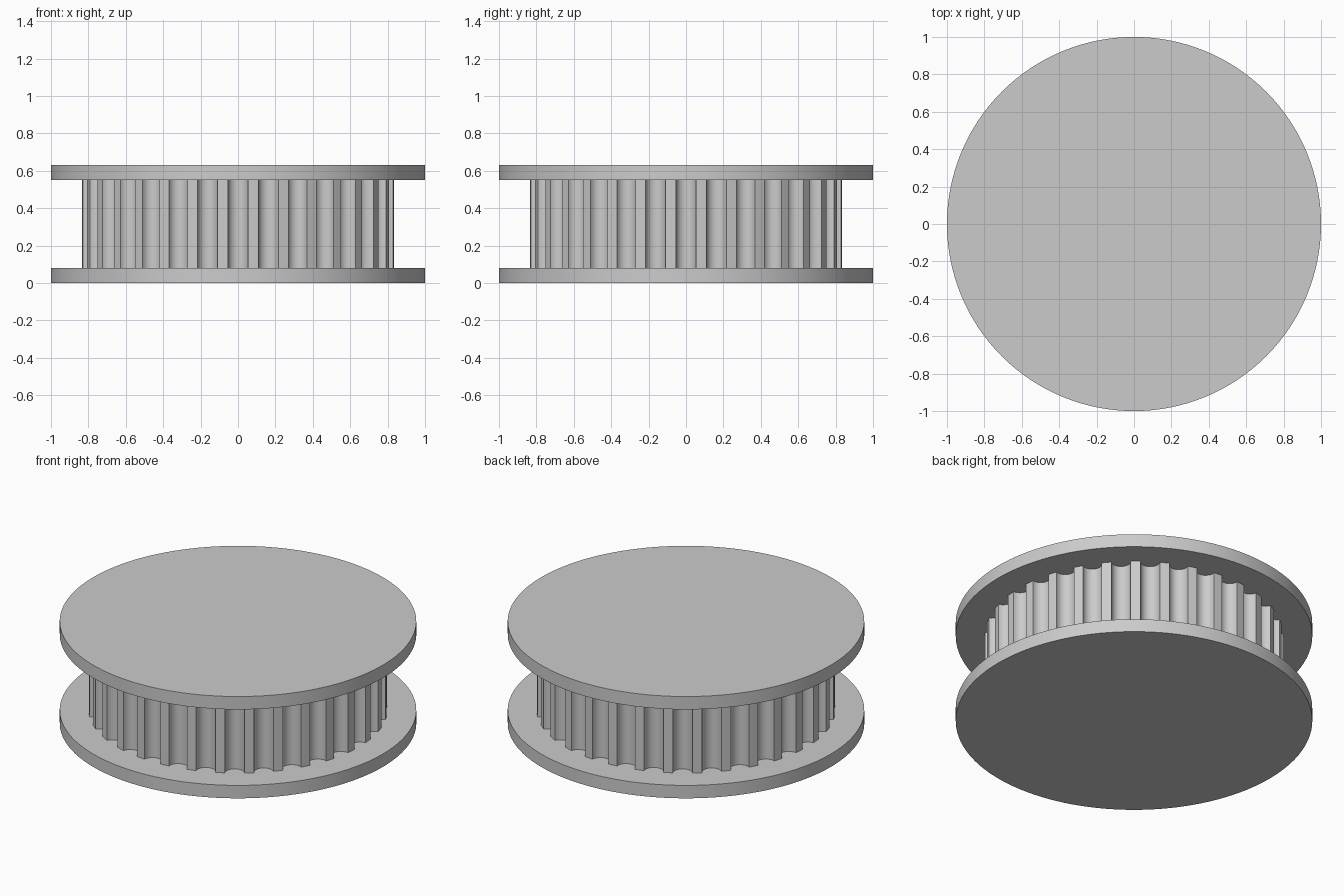
import bpy
import bmesh
from math import sin, cos, pi, radians

cube = bpy.data.objects.get("Cube")
if cube:
    bpy.data.objects.remove(cube, do_unlink=True)

TEETH = 32
FLANGE_RADIUS = 1.0
CORE_RADIUS = 0.837
FLANGE_HEIGHT = 0.08
HEIGHT = 0.63
GROOVE_STEPS = 12

metal = bpy.data.materials.new("plain grey metal")
grey = (0.6, 0.6, 0.6, 1.0)
metal.use_nodes = True
metal.diffuse_color = grey
metal.node_tree.nodes["Principled BSDF"].inputs["Base Color"].default_value = grey


def extrude_outline(name, outline, bottom, top):
    """Make a closed prism from a flat outline, smooth except at sharp edges."""
    bm = bmesh.new()
    base = bm.faces.new([bm.verts.new((x, y, bottom)) for x, y in outline])
    extruded = bmesh.ops.extrude_face_region(bm, geom=[base], use_keep_orig=True)
    moved = [v for v in extruded["geom"] if isinstance(v, bmesh.types.BMVert)]
    bmesh.ops.translate(bm, verts=moved, vec=(0, 0, top - bottom))
    bmesh.ops.recalc_face_normals(bm, faces=bm.faces)
    mesh = bpy.data.meshes.new(name)
    bm.to_mesh(mesh)
    bm.free()
    mesh.materials.append(metal)
    obj = bpy.data.objects.new(name, mesh)
    bpy.context.collection.objects.link(obj)
    bpy.ops.object.select_all(action="DESELECT")
    obj.select_set(True)
    bpy.context.view_layer.objects.active = obj
    bpy.ops.object.shade_smooth_by_angle(angle=radians(30))
    return obj


def circle_outline(radius, segments):
    steps = [2 * pi * i / segments for i in range(segments)]
    return [(radius * cos(a), radius * sin(a)) for a in steps]


def toothed_outline():
    """Round grooves, each twice as wide as the land between them."""
    pitch = 2 * pi / TEETH
    half_groove = pitch / 3
    centre = CORE_RADIUS * cos(half_groove)
    groove = CORE_RADIUS * sin(half_groove)
    points = []
    for i in range(TEETH):
        a = i * pitch
        # Half-round groove, swept inward from one lip to the other
        for j in range(GROOVE_STEPS + 1):
            t = pi * j / GROOVE_STEPS
            r, s = centre - groove * sin(t), -groove * cos(t)
            points.append((r * cos(a) - s * sin(a), r * sin(a) + s * cos(a)))
        # Middle of the land
        mid = a + pitch / 2
        points.append((CORE_RADIUS * cos(mid), CORE_RADIUS * sin(mid)))
    return points


# Flanges
disc = circle_outline(FLANGE_RADIUS, 128)
extrude_outline("bottom_flange", disc, 0, FLANGE_HEIGHT)
extrude_outline("top_flange", disc, HEIGHT - FLANGE_HEIGHT, HEIGHT)

# Grooved core between the flanges
extrude_outline("toothed_core", toothed_outline(), FLANGE_HEIGHT, HEIGHT - FLANGE_HEIGHT)
